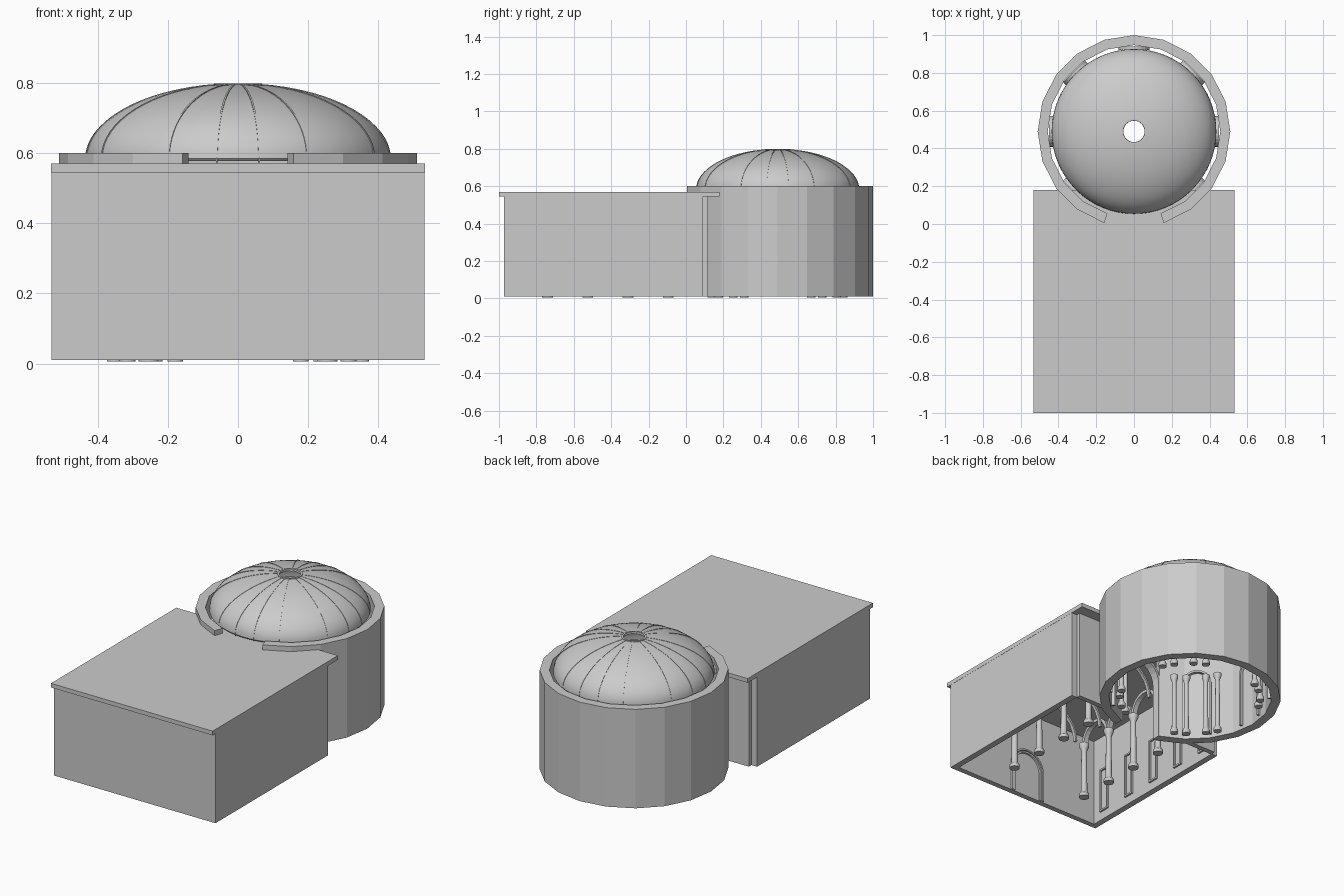
import bpy, bmesh, math
from mathutils import Vector

if "Cube" in bpy.data.objects:
    bpy.data.objects.remove(bpy.data.objects["Cube"])

CY = 0.49          # centre of the round chapel
BASE = 0.01
stone = bpy.data.materials.new("grey_stone")
stone.diffuse_color = (0.6, 0.6, 0.6, 1)
stone.use_nodes = True
stone.node_tree.nodes["Principled BSDF"].inputs["Base Color"].default_value = stone.diffuse_color


def finish(name, bm, smooth=False):
    bmesh.ops.recalc_face_normals(bm, faces=bm.faces)
    me = bpy.data.meshes.new(name)
    bm.to_mesh(me)
    bm.free()
    me.materials.append(stone)
    ob = bpy.data.objects.new(name, me)
    bpy.context.collection.objects.link(ob)
    if smooth:
        bpy.ops.object.select_all(action='DESELECT')
        ob.select_set(True)
        bpy.context.view_layer.objects.active = ob
        bpy.ops.object.shade_smooth_by_angle(angle=math.radians(35))
    return ob


def box(name, x0, x1, y0, y1, z0, z1):
    bm = bmesh.new()
    bmesh.ops.create_cube(bm, size=1)
    for v in bm.verts:
        v.co = (x0 + (v.co.x + .5) * (x1 - x0), y0 + (v.co.y + .5) * (y1 - y0),
                z0 + (v.co.z + .5) * (z1 - z0))
    return finish(name, bm)


def lathe(name, profile, cx, cy, n, smooth=True):
    """Revolve (radius, z) points; closed loops and capped shafts both work."""
    bm = bmesh.new()
    rings = [[bm.verts.new((cx + r * math.sin(math.tau * i / n),
                            cy + r * math.cos(math.tau * i / n), z)) for i in range(n)]
             for r, z in profile]
    closed = profile[0] == profile[-1]
    if closed:
        rings[-1] = rings[0]
    for a, b in zip(rings, rings[1:]):
        for i in range(n):
            bm.faces.new((a[i], a[(i + 1) % n], b[(i + 1) % n], b[i]))
    if not closed:
        bm.faces.new(rings[0])
        bm.faces.new(rings[-1])
    bmesh.ops.delete(bm, geom=[v for v in bm.verts if not v.link_faces], context='VERTS')
    return finish(name, bm, smooth)


def band(name, path, side, width, depth, normals):
    """Rectangular bar along a path; side = depth direction, normals = width direction."""
    bm = bmesh.new()
    rows = []
    for p, nrm in zip(path, normals):
        rows.append([bm.verts.new(p + side * s * depth / 2 + nrm * w * width)
                     for s, w in ((-1, 0), (1, 0), (1, 1), (-1, 1))])
    for a, b in zip(rows, rows[1:]):
        for i in range(4):
            bm.faces.new((a[i], a[(i + 1) % 4], b[(i + 1) % 4], b[i]))
    bm.faces.new(rows[0])
    bm.faces.new(rows[-1])
    return finish(name, bm)


def arch(name, centre, along, radius, spring, foot, width, depth):
    """Round arch with straight legs from foot to spring height."""
    al, up = Vector(along).normalized(), Vector((0, 0, 1))
    side = al.cross(up)
    c = Vector((centre[0], centre[1], spring))
    path, norms = [], []
    if foot < spring:
        path.append(c + al * radius + up * (foot - spring))
        norms.append(al)
    for i in range(13):
        t = math.pi * i / 12
        d = al * math.cos(t) + up * math.sin(t)
        path.append(c + d * radius)
        norms.append(d)
    if foot < spring:
        path.append(c - al * radius + up * (foot - spring))
        norms.append(-al)
    return band(name, path, side, width, depth, norms)


def column(name, x, y, top, r=0.018):
    z = BASE - 0.004
    prof = [(r * 1.6, z), (r * 1.6, z + .02), (r * 1.2, z + .03), (r, z + .04),
            (r * .88, top - .045), (r * 1.1, top - .035), (r * 1.6, top - .015), (r * 1.6, top)]
    return lathe(name, prof, x, y, 16)


# Hall shell, open underneath
box("hall_roof", -.533, .533, -1, .18, .545, .57)
box("hall_front_wall", -.532, .532, -.972, -.94, BASE, .545)
for s, tag in ((-1, "left"), (1, "right")):
    box("hall_side_wall_" + tag, *sorted((s * .532, s * .495)), -.94, .09, BASE, .545)
    box("hall_back_wall_" + tag, *sorted((s * .495, s * .31)), .085, .115, BASE, .545)

# Round chapel wall: twenty flat sides with two left out for the passage
bm = bmesh.new()
rows = []
for k in range(1, 20):
    a = math.tau * k / 20
    d = Vector((math.sin(a), -math.cos(a), 0))
    rows.append([bm.verts.new(Vector((0, CY, z)) + d * r)
                 for r, z in ((.51, BASE), (.51, .60), (.457, .60), (.457, BASE))])
for a, b in zip(rows, rows[1:]):
    for i in range(4):
        bm.faces.new((a[i], a[(i + 1) % 4], b[(i + 1) % 4], b[i]))
bm.faces.new(rows[0])
bm.faces.new(rows[-1])
finish("chapel_wall", bm)

# Flattened dome shell with an open eye at the crown
Z0, A, B = .585, .436, .213
T0, T1 = 0.0, math.acos(.058 / A)
angles = [T0 + (T1 - T0) * i / 16 for i in range(17)]
outer = [(A * math.cos(t), Z0 + B * math.sin(t)) for t in angles]
inner = [(r * .985 - .001, z - .008) for r, z in outer]
lathe("dome", outer + inner[::-1] + outer[:1], 0, CY, 64)
lathe("dome_eye_rim", [(.068, .792), (.068, .799), (.057, .799), (.057, .792), (.068, .792)],
      0, CY, 32)

# Slim ribs just proud of the dome, repeated in each quarter
for q in range(4):
    for off in (-27, -8, 8, 27):
        a = math.radians(90 * q + off)
        d = Vector((math.cos(a), math.sin(a), 0))
        side = Vector((-d.y, d.x, 0))
        path = [Vector((0, CY, z - .012)) + d * (r * .985) for r, z in outer]
        norms = [Vector((0, CY, z + .0015)) + d * (r + .0015) - p
                 for (r, z), p in zip(outer, path)]
        band("dome_rib", path, side, 1, .005, norms)

# Hall arcades: columns, arches between them and the beam above
ys = [-.74 + .215 * i for i in range(4)]
for s in (-1, 1):
    for y in ys:
        column("hall_column", s * .255, y, .35)
    for y in ys[:-1]:
        arch("arcade_arch", (s * .255, y + .1075), (0, 1, 0), .09, .35, .35, .018, .03)
    # Narrow window frames on the side walls
    for i in range(5):
        yc = -.8475 + .215 * i
        x0, x1 = sorted((s * .497, s * .484))
        for dy in (-.033, .025):
            box("window_jamb", x0, x1, yc + dy, yc + dy + .008, .06, .33)
        for z in (.06, .322):
            box("window_rail", x0, x1, yc - .033, yc + .033, z, z + .01)

# Cross arches over the nave
for y in ys:
    arch("nave_arch", (0, y), (1, 0, 0), .185, .345, .345, .012, .02)

# Doorway frames on the inner face of the front wall
arch("door_frame_inner", (0, -.936), (1, 0, 0), .09, .19, BASE, .01, .015)
arch("door_frame_outer", (0, -.936), (1, 0, 0), .105, .19, BASE, .01, .02)

# Passage arch into the chapel
arch("passage_arch", (0, .03), (1, 0, 0), .135, .35, BASE, .015, .05)

# Chapel columns and arched wall frames around the ring
for q in range(4):
    for off in (-37, -27, 27, 37):
        a = math.radians(90 * q + off)
        column("chapel_column", .395 * math.cos(a), CY + .395 * math.sin(a), .38, .014)
    for off in (0, 45):
        a = math.radians(90 * q + off)
        if q == 3 and off == 0:
            continue
        c = (.44 * math.cos(a), CY + .44 * math.sin(a))
        arch("chapel_wall_frame", c, (-math.sin(a), math.cos(a), 0), .07, .36, .03, .012, .02)
